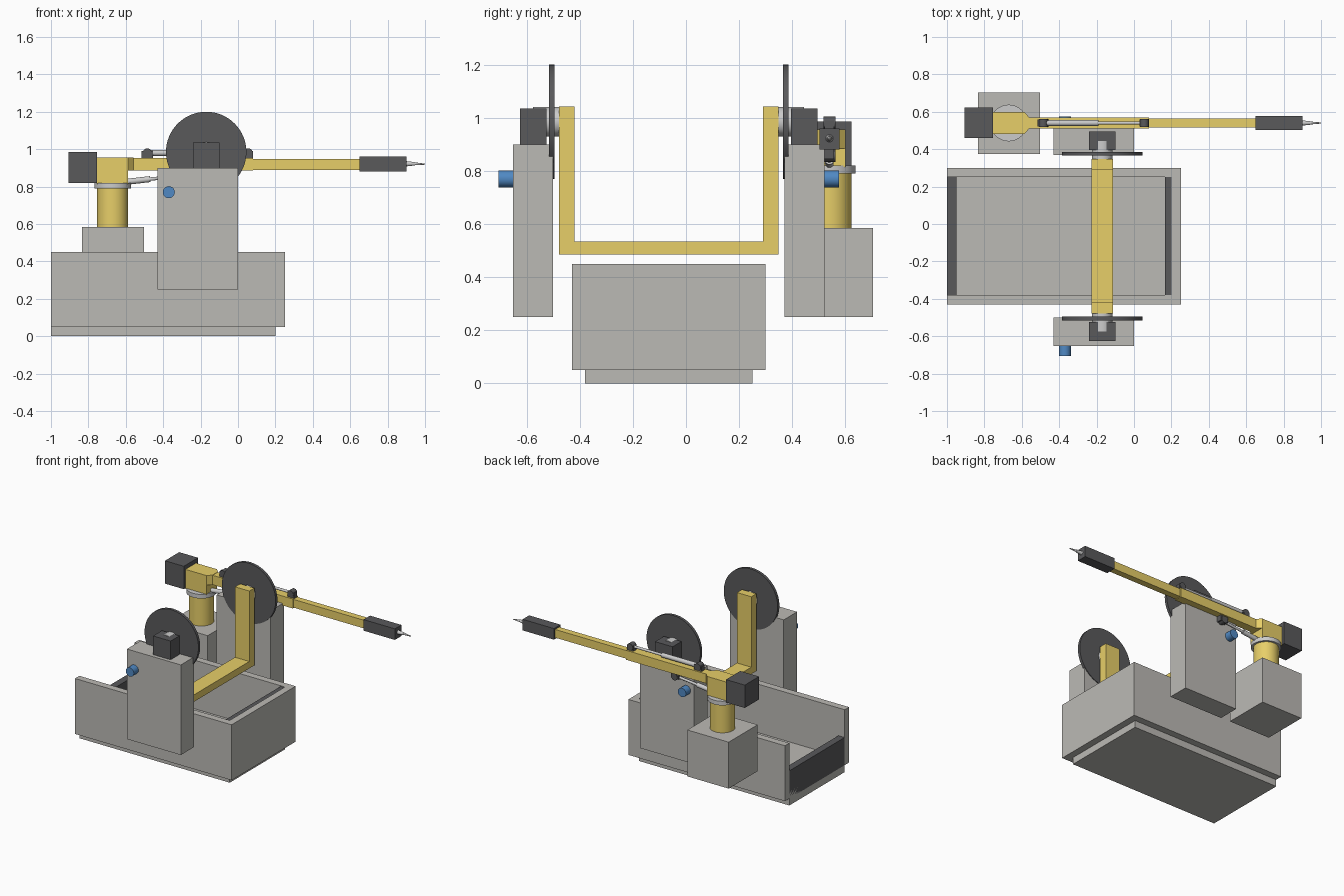
import bpy, bmesh
from mathutils import Vector

if "Cube" in bpy.data.objects:
    bpy.data.objects.remove(bpy.data.objects["Cube"])


def material(name, color):
    m = bpy.data.materials.new(name)
    m.diffuse_color = (*color, 1)
    m.use_nodes = True
    m.node_tree.nodes["Principled BSDF"].inputs["Base Color"].default_value = m.diffuse_color
    return m


YELLOW = material("yellow_paint", (0.80, 0.62, 0.14))
DARK = material("dark_metal", (0.10, 0.10, 0.105))
BLUE = material("blue_plastic", (0.08, 0.25, 0.55))
STONE = material("grey_paint", (0.50, 0.49, 0.46))
STEEL = material("steel", (0.55, 0.55, 0.56))


def finish(bm, name, mat):
    bmesh.ops.recalc_face_normals(bm, faces=bm.faces)
    me = bpy.data.meshes.new(name)
    bm.to_mesh(me)
    bm.free()
    ob = bpy.data.objects.new(name, me)
    bpy.context.collection.objects.link(ob)
    if mat:
        me.materials.append(mat)
    return ob


def prism(name, points, extrude, mat):
    """Extrude a closed planar outline along a vector."""
    bm = bmesh.new()
    face = bm.faces.new([bm.verts.new(p) for p in points])
    geo = bmesh.ops.extrude_face_region(bm, geom=[face])
    moved = [v for v in geo["geom"] if isinstance(v, bmesh.types.BMVert)]
    bmesh.ops.translate(bm, verts=moved, vec=extrude)
    if not face.is_valid or len(bm.faces) < len(points) + 2:
        bm.faces.new([v for v in bm.verts if v not in moved])
    return finish(bm, name, mat)


def box(name, x, y, z, mat=STONE):
    pts = [(x[0], y[0], z[0]), (x[1], y[0], z[0]), (x[1], y[1], z[0]), (x[0], y[1], z[0])]
    return prism(name, pts, (0, 0, z[1] - z[0]), mat)


def rod(name, a, b, r1, mat, r2=None, sides=48):
    """Cylinder or cone between two points."""
    a, b = Vector(a), Vector(b)
    bm = bmesh.new()
    bmesh.ops.create_cone(bm, cap_ends=True, segments=sides, radius1=r1,
                          radius2=r1 if r2 is None else r2, depth=(b - a).length)
    ob = finish(bm, name, mat)
    ob.location = (a + b) / 2
    ob.rotation_euler = (b - a).to_track_quat('Z', 'Y').to_euler()
    bpy.ops.object.select_all(action='DESELECT')
    ob.select_set(True)
    bpy.context.view_layer.objects.active = ob
    bpy.ops.object.shade_smooth_by_angle()
    return ob


# Base tub: plinth, open U channel, end wall and dark liners
box("base_plinth", (-1, 0.20), (-0.38, 0.25), (0, 0.05))
channel = [(-0.43, 0.05), (0.30, 0.05), (0.30, 0.45), (0.25, 0.45),
           (0.25, 0.10), (-0.38, 0.10), (-0.38, 0.45), (-0.43, 0.45)]
prism("tub_channel", [(-1, y, z) for y, z in channel], (1.25, 0, 0), STONE)
box("tub_end_wall", (0.20, 0.25), (-0.38, 0.25), (0.10, 0.45))
box("tub_low_gate", (-1, -0.95), (-0.38, 0.25), (0.05, 0.25), DARK)
box("tub_end_liner", (0.165, 0.20), (-0.38, 0.25), (0.10, 0.445), DARK)

# Positioner towers on both sides, mirrored about y = -0.065
MID, CX, CZ = -0.065, -0.17, 0.985
for side, s in (("front", -1), ("rear", 1)):
    def ys(a, b):
        return sorted((MID + s * a, MID + s * b))
    box(side + "_tower", (-0.43, 0), ys(0.435, 0.587), (0.25, 0.90))
    box(side + "_bearing_block", (CX - 0.07, CX + 0.07), ys(0.46, 0.56), (0.897, 1.035), DARK)
    y0, y1 = ys(0.41, 0.51)
    rod(side + "_hub", (CX, y0, CZ), (CX, y1, CZ), 0.055, STEEL)
    y0, y1 = ys(0.43, 0.45)
    rod(side + "_disc", (CX, y0, CZ), (CX, y1, CZ), 0.215, DARK, sides=64)
    y0, y1 = ys(0.58, 0.64)
    rod(side + "_button", (-0.37, y0, 0.77), (-0.37, y1, 0.77), 0.032, BLUE)

# U-shaped cradle
cradle = [(-0.478, 1.043), (-0.478, 0.485), (0.348, 0.485), (0.348, 1.043),
          (0.29, 1.043), (0.29, 0.535), (-0.42, 0.535), (-0.42, 1.043)]
prism("cradle", [(CX - 0.057, y, z) for y, z in cradle], (0.114, 0, 0), YELLOW)

# Arm pedestal, column and turntable
AX, AY = -0.67, 0.54
box("arm_pedestal", (-0.833, -0.503), (0.373, 0.703), (0.25, 0.585))
rod("arm_column", (AX, AY, 0.585), (AX, AY, 0.79), 0.083, YELLOW)
rod("turntable", (AX, AY, 0.79), (AX, AY, 0.82), 0.098, STEEL)

# Shoulder, motor and two boom sections
box("shoulder", (-0.755, -0.588), (AY - 0.06, AY + 0.06), (0.815, 0.955), YELLOW)
prism("boom_root", [(-0.588, AY - 0.06, 0.885), (-0.56, AY - 0.03, 0.885),
                    (-0.56, AY + 0.03, 0.885), (-0.588, AY + 0.06, 0.885)], (0, 0, 0.07), YELLOW)
box("shoulder_motor", (-0.905, -0.755), (0.46, 0.622), (0.82, 0.985), DARK)
box("inner_boom", (-0.56, 0.08), (AY - 0.03, AY + 0.03), (0.885, 0.953), YELLOW)
box("outer_boom", (0.08, 0.65), (AY - 0.023, AY + 0.023), (0.889, 0.948), YELLOW)

# Wrist and pointed tool
box("wrist", (0.65, 0.90), (AY - 0.037, AY + 0.037), (0.88, 0.96), DARK)
rod("tool_body", (0.90, AY, 0.922), (0.945, AY, 0.922), 0.014, STEEL, 0.009, 24)
rod("tool_tip", (0.94, AY, 0.922), (1.0, AY, 0.92), 0.008, STEEL, 0.003, 24)

# Upper and lower linear actuators with clevis mounts
for name, a, m, b in (("upper", (-0.50, AY, 0.98), (-0.19, AY, 0.98), (0.06, AY, 0.98)),
                      ("lower", (-0.60, AY, 0.825), (-0.47, AY, 0.84), (-0.30, AY, 0.858))):
    rod(name + "_actuator_barrel", a, m, 0.016, STEEL, sides=24)
    rod(name + "_actuator_rod", m, b, 0.009, STEEL, sides=24)
for name, x, z in (("upper_left", (-0.515, -0.455), (0.95, 0.99)),
                   ("upper_right", (0.03, 0.08), (0.95, 0.99)),
                   ("lower", (-0.33, -0.27), (0.845, 0.89))):
    box(name + "_clevis", x, (AY - 0.018, AY + 0.018), z, DARK)
    cx, cz = sum(x) / 2, 0.98 if z[1] > 0.95 else 0.858
    rod(name + "_clevis_pin", (cx, AY - 0.022, cz), (cx, AY + 0.022, cz), 0.024, DARK, sides=24)
